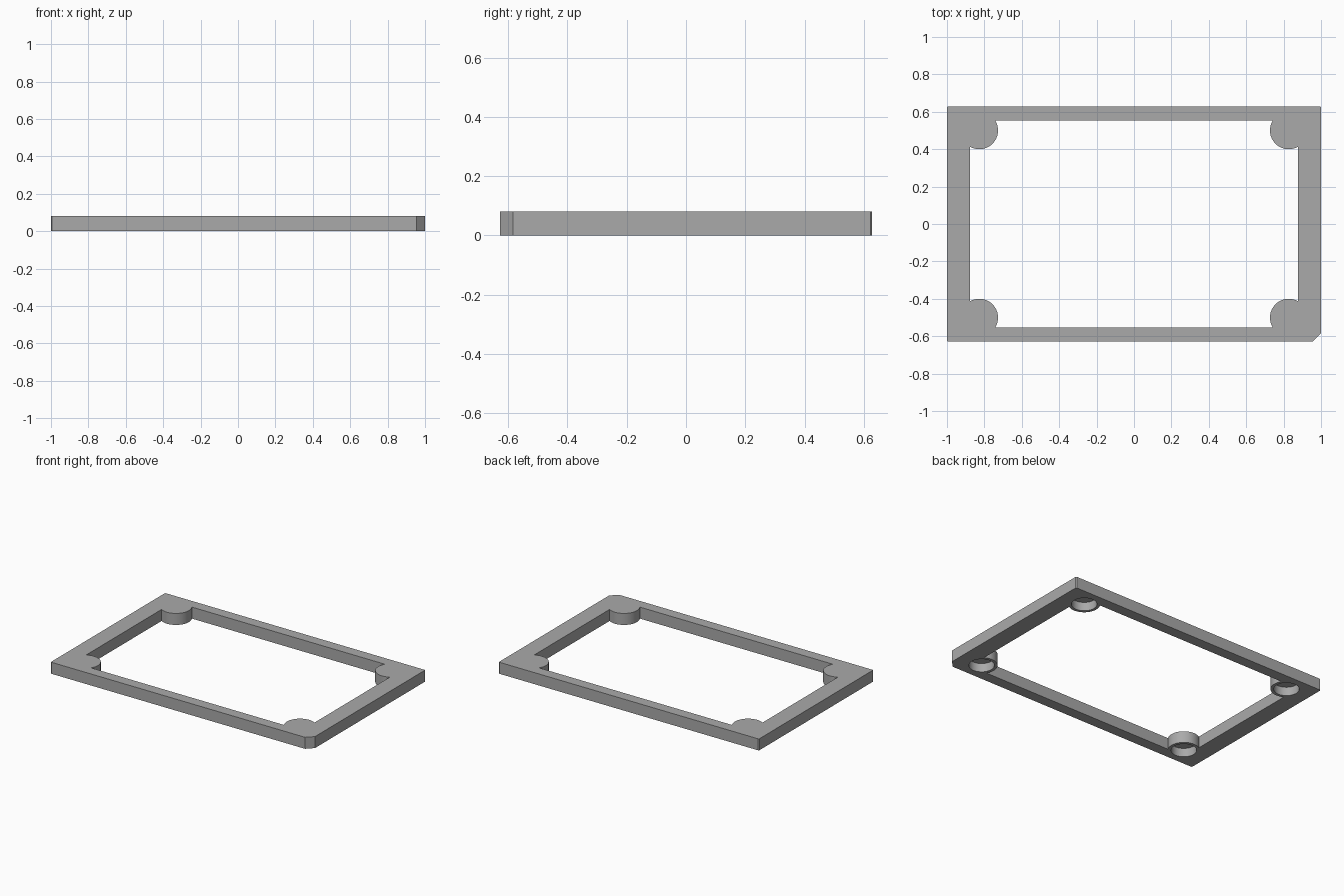
import bpy, bmesh, math

HEIGHT = 0.08
HALF_X, HALF_Y = 1.0, 0.628
POST_X, POST_Y = 0.827, 0.50

cube = bpy.data.objects.get("Cube")
if cube:
    bpy.data.objects.remove(cube, do_unlink=True)

grey = bpy.data.materials.new("plain grey")
grey.use_nodes = True
grey.diffuse_color = (0.4, 0.4, 0.4, 1)
grey.node_tree.nodes["Principled BSDF"].inputs["Base Color"].default_value = (0.4, 0.4, 0.4, 1)


def prism(name, outline, low, high):
    """Extrude a flat counter-clockwise outline between two heights."""
    bm = bmesh.new()
    face = bm.faces.new([bm.verts.new((x, y, low)) for x, y in outline])
    top = bmesh.ops.extrude_face_region(bm, geom=[face])["geom"]
    bmesh.ops.translate(bm, vec=(0, 0, high - low),
                        verts=[v for v in top if isinstance(v, bmesh.types.BMVert)])
    bmesh.ops.recalc_face_normals(bm, faces=bm.faces)
    mesh = bpy.data.meshes.new(name)
    bm.to_mesh(mesh)
    bm.free()
    mesh.materials.append(grey)
    obj = bpy.data.objects.new(name, mesh)
    bpy.context.collection.objects.link(obj)
    return obj


def circle(cx, cy, radius, sides=64):
    turns = [2 * math.pi * i / sides for i in range(sides)]
    return [(cx + radius * math.cos(t), cy + radius * math.sin(t)) for t in turns]


def rectangle(hx, hy):
    return [(-hx, -hy), (hx, -hy), (hx, hy), (-hx, hy)]


def cut(target, cutter):
    """Subtract the cutter, then discard it."""
    mod = target.modifiers.new("cut", "BOOLEAN")
    mod.operation = "DIFFERENCE"
    mod.solver = "EXACT"
    mod.object = cutter
    bpy.context.view_layer.objects.active = target
    bpy.ops.object.modifier_apply(modifier=mod.name)
    bpy.data.objects.remove(cutter, do_unlink=True)


# Outer body: tiny corner breaks, with one larger chamfer at the front
outline = []
for sx, sy in [(-1, -1), (1, -1), (1, 1), (-1, 1)]:
    size = 0.045 if (sx, sy) == (1, -1) else 0.005
    pair = [(sx * HALF_X, sy * (HALF_Y - size)), (sx * (HALF_X - size), sy * HALF_Y)]
    outline += pair if sx * sy > 0 else pair[::-1]
frame = prism("frame", outline, 0, HEIGHT)

# Central opening, leaving round posts at the corners
corners = [(sx * POST_X, sy * POST_Y) for sx in (-1, 1) for sy in (-1, 1)]
opening = prism("opening_cutter", rectangle(0.878, 0.553), -0.1, 0.2)
for x, y in corners:
    cut(opening, prism("post_cutter", circle(x, y, 0.1), -0.2, 0.3))
cut(frame, opening)

# Blind round pockets under the posts
for x, y in corners:
    cut(frame, prism("pocket_cutter", circle(x, y, 0.08), -0.1, 0.06))

bpy.ops.object.select_all(action="DESELECT")
frame.select_set(True)
bpy.context.view_layer.objects.active = frame
bpy.ops.object.shade_smooth_by_angle(angle=math.radians(30))
